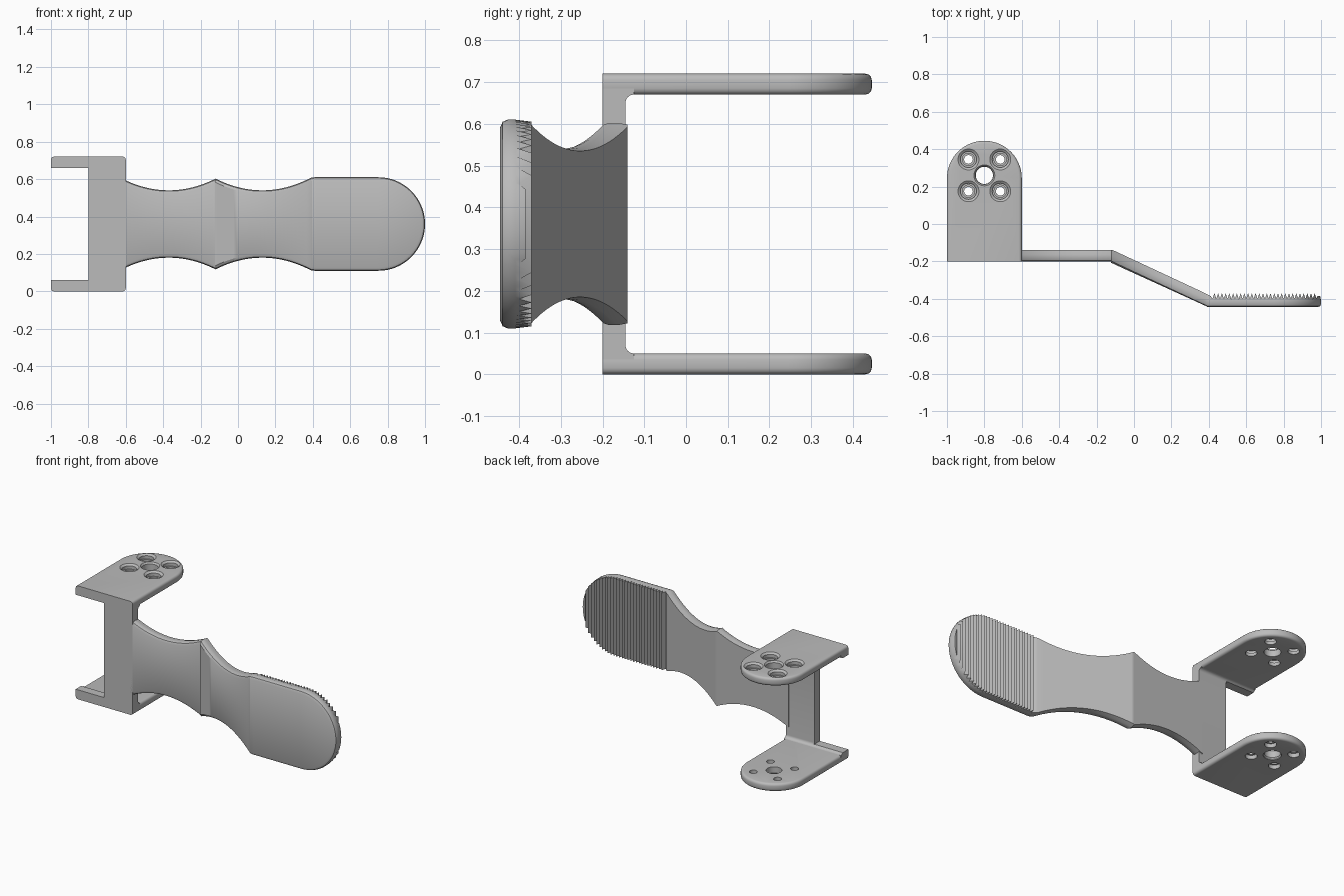
import bpy, bmesh, math

cube = bpy.data.objects.get("Cube")
if cube:
    bpy.data.objects.remove(cube)

gray = bpy.data.materials.new("plain_gray")
gray.use_nodes = True
COLOR = (0.5, 0.5, 0.5, 1)
gray.diffuse_color = COLOR
gray.node_tree.nodes["Principled BSDF"].inputs["Base Color"].default_value = COLOR


def make_object(name, bm):
    bmesh.ops.recalc_face_normals(bm, faces=bm.faces)
    mesh = bpy.data.meshes.new(name)
    bm.to_mesh(mesh)
    bm.free()
    mesh.materials.append(gray)
    obj = bpy.data.objects.new(name, mesh)
    bpy.context.collection.objects.link(obj)
    return obj


def activate(obj):
    bpy.ops.object.select_all(action='DESELECT')
    obj.select_set(True)
    bpy.context.view_layer.objects.active = obj


def smooth(obj):
    activate(obj)
    bpy.ops.object.shade_smooth_by_angle(angle=math.radians(32))


def prism(points, offset):
    """Extrude a planar outline of 3D points by an offset vector."""
    bm = bmesh.new()
    face = bm.faces.new([bm.verts.new(p) for p in points])
    out = bmesh.ops.extrude_face_region(bm, geom=[face])
    verts = [v for v in out["geom"] if isinstance(v, bmesh.types.BMVert)]
    bmesh.ops.translate(bm, verts=verts, vec=offset)
    return bm


HEIGHT, MID = 0.72, 0.36
THICK, FRONT, END_Y = 0.05, -0.2, 0.245


# Flange plates: rounded tongues with softened rims
def flange(name, z):
    outline = [(-1, FRONT, z), (-0.6, FRONT, z)]
    for i in range(33):
        a = math.pi * i / 32
        outline.append((-0.8 + 0.2 * math.cos(a), END_Y + 0.2 * math.sin(a), z))
    bm = prism(outline, (0, 0, THICK))
    rim = [e for e in bm.edges
           if abs(e.verts[0].co.z - e.verts[1].co.z) < 1e-4
           and max(v.co.y for v in e.verts) > FRONT + 0.01]
    bmesh.ops.bevel(bm, geom=rim, offset=0.015, segments=3, profile=0.5, affect='EDGES')
    return make_object(name, bm)


# Turned cutter for a stepped screw hole: profile of (radius, height)
def hole_cutter(profile, x, y, z):
    bm = bmesh.new()
    n = 32
    rings = []
    for r, h in profile:
        rings.append([bm.verts.new((x + r * math.cos(math.tau * i / n),
                                    y + r * math.sin(math.tau * i / n), z + h))
                      for i in range(n)])
    for a, b in zip(rings, rings[1:]):
        for i in range(n):
            j = (i + 1) % n
            bm.faces.new((a[i], a[j], b[j], b[i]))
    bm.faces.new(rings[0])
    bm.faces.new(rings[-1])
    cutter = make_object("hole_cutter", bm)
    cutter.hide_render = True
    return cutter


def drill(obj, profile, x, y, z):
    cutter = hole_cutter(profile, x, y, z)
    mod = obj.modifiers.new("hole", 'BOOLEAN')
    mod.operation = 'DIFFERENCE'
    mod.solver = 'EXACT'
    mod.object = cutter
    activate(obj)
    bpy.ops.object.modifier_apply(modifier=mod.name)
    bpy.data.objects.remove(cutter)


def rim_hole(wide, neck, shaft):
    return [(shaft, -0.02), (shaft, 0.02), (neck, 0.02), (neck, 0.04), (wide, THICK), (wide, 0.07)]


upper_screw, upper_axle = rim_hole(0.056, 0.043, 0.033), rim_hole(0.056, 0.048, 0.048)
lower_screw = [(0.034, -0.02), (0.034, 0.025), (0.023, 0.025), (0.023, 0.07)]
lower_axle = [(0.052, -0.02), (0.052, 0.004), (0.046, 0.012), (0.046, 0.07)]
for name, z, screw, axle in (("lower_flange", 0, lower_screw, lower_axle),
                             ("upper_flange", HEIGHT - THICK, upper_screw, upper_axle)):
    plate = flange(name, z)
    drill(plate, axle, -0.8, 0.26, z)
    for sx in (-1, 1):
        for sy in (-1, 1):
            drill(plate, screw, -0.8 + sx * 0.085, 0.26 + sy * 0.085, z)
    smooth(plate)

# Spine joining the flanges, with inner corner fillets
BACK, FIL = -0.145, 0.02
fillet = [(BACK + FIL - FIL * math.sin(a), THICK + FIL - FIL * math.cos(a))
          for a in (math.pi / 2 * i / 6 for i in range(7))]
low = [(FRONT, 0.02), (BACK + FIL, 0.02)] + fillet
profile = low + [(y, HEIGHT - z) for y, z in reversed(low)]
smooth(make_object("spine", prism([(-0.8, y, z) for y, z in profile], (0.2, 0, 0))))

# Short lips left beside the spine
LIP = 0.06
lip = low[:2] + [p for p in fillet if p[1] < LIP] + [(BACK, LIP), (FRONT, LIP)]
for name, flip in (("lower_lip", False), ("upper_lip", True)):
    pts = [(-1, y, HEIGHT - z if flip else z) for y, z in lip]
    smooth(make_object(name, prism(pts, (0.2, 0, 0))))


# Cranked handle: scalloped outline swept through a few softened layers
def half_width(x):
    if x < -0.115:
        return 0.18 + (x + 0.37) ** 2
    if x < 0.4:
        return min(0.25, 0.18 + (x - 0.13) ** 2)
    if x < 0.75:
        return 0.25
    return math.sqrt(max(0, 0.0625 - (x - 0.75) ** 2))


def crank(x, depth):
    start, stop = -0.13 + 0.02 * depth, 0.39 + 0.02 * depth
    t = min(1, max(0, (x - start) / (stop - start)))
    return FRONT - 0.245 * t + 0.06 * depth


TEETH = 28
columns = [-0.62 + 0.02 * i for i in range(51)] + [-0.13, -0.115, -0.11, 0.39, 0.41]
columns += [0.42 + 0.01 * i for i in range(2 * TEETH + 1)]
columns += [0.985, 0.99, 0.994, 0.997, 0.999, 1.0]
columns = sorted({round(x, 4) for x in columns})
top = [(x, half_width(x)) for x in columns]


def inset(i, amount):
    x, h = top[i]
    if i == len(top) - 1:
        return x - amount, 0
    a, b = top[max(i - 1, 0)], top[i + 1]
    dx, dz = b[0] - a[0], b[1] - a[1]
    length = math.hypot(dx, dz)
    return x + amount * dz / length, max(0.001, h - amount * dx / length)


def back_y(x):
    if 0.415 < x < 0.985:
        tooth = round((x - 0.42) / 0.01)
        return -0.37 if tooth % 2 else -0.4
    return crank(x, 1)


bm = bmesh.new()
layers = []
for amount, depth in ((0.018, 0), (0.005, 0.1), (0, 0.3), (0, 0.6), (0.005, 1)):
    upper, lower = [], []
    for i, (x, h) in enumerate(top):
        px, ph = inset(i, amount)
        y = back_y(x) if depth == 1 else crank(x, depth)
        upper.append(bm.verts.new((px, y, MID + ph)))
        if i < len(top) - 1:
            lower.append(bm.verts.new((px, y, MID - ph)))
    layers.append((upper, lower))
for upper, lower in (layers[0], layers[-1]):
    for i in range(len(lower) - 1):
        bm.faces.new((upper[i], upper[i + 1], lower[i + 1], lower[i]))
    bm.faces.new((upper[-2], upper[-1], lower[-1]))
loops = [u + l[::-1] for u, l in layers]
for a, b in zip(loops, loops[1:]):
    for i in range(len(a)):
        j = (i + 1) % len(a)
        bm.faces.new((a[i], a[j], b[j], b[i]))
smooth(make_object("ridged_handle", bm))
